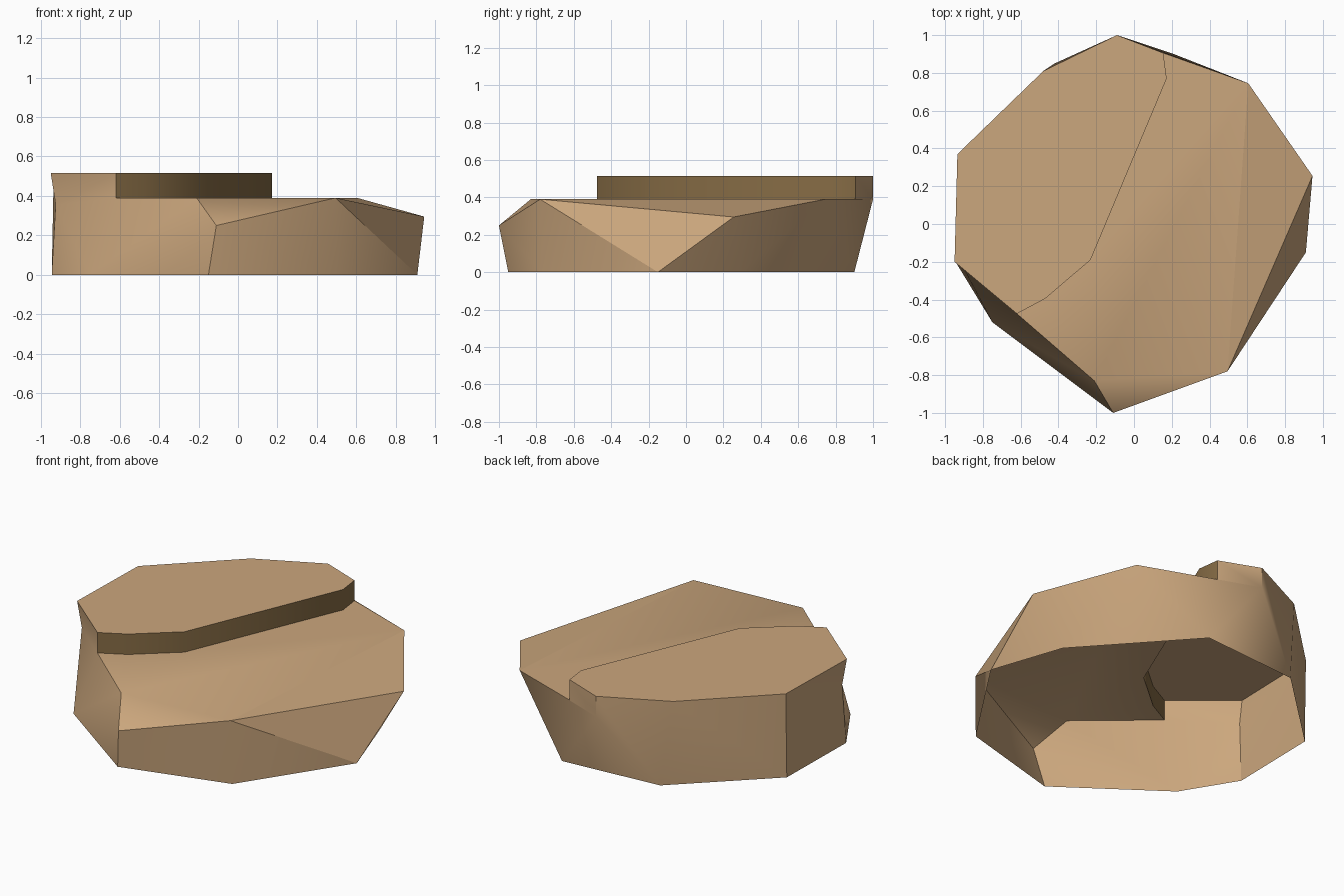
import bpy, bmesh

if "Cube" in bpy.data.objects:
    bpy.data.objects.remove(bpy.data.objects["Cube"])


def material(name, colour):
    m = bpy.data.materials.new(name)
    m.diffuse_color = (*colour, 1)
    m.use_nodes = True
    m.node_tree.nodes["Principled BSDF"].inputs["Base Color"].default_value = m.diffuse_color
    return m


stone = material("tan_stone", (0.60, 0.385, 0.205))
dark = material("dark_stone", (0.24, 0.15, 0.06))

LOW, HIGH = 0.39, 0.515   # heights of the two terraces

bm = bmesh.new()
v = {}


def points(names, coords, z):
    for n, (x, y) in zip(names, coords):
        v[n] = bm.verts.new((x, y, z))


def faces(words, slot=0):
    for w in words.split():
        bm.faces.new([v[n] for n in w]).material_index = slot


# foot ring on the ground (open underneath)
points("abcdfghij", [(.21, .90), (.76, .29), (.91, -.15), (.50, -.77), (-.15, -.95),
                     (-.75, -.52), (-.945, -.20), (-.935, .36), (-.42, .85)], 0)

# ledge line between the terraces, from front-left to back, at both heights
ledge = [(-.62, -.475), (-.47, -.395), (-.23, -.19), (.173, .77), (.155, .905)]
points("12345", ledge, LOW)
points("67890", ledge, HIGH)

# terrace rims and the chipped corners
points("ABDE", [(-.09, 1), (.605, .745), (.495, -.78), (-.21, -.83)], LOW)
points("THIJ", [(-.09, 1), (-.95, -.20), (-.935, .37), (-.48, .81)], HIGH)
points("C", [(.945, .255)], 0.295)
points("F", [(-.11, -1)], 0.25)
points("M", [(-.925, -.19)], 0.355)

# upper terrace, lower terrace with its sloping flank, darker ledge wall
faces("67890TJIH 1EDB5432 DCB")
faces("1276 2387 3498 4509", 1)

# outer walls: front, right, back, left
faces("EFD FfdD Ddc DcC Ccb CbB")
faces("Bba BaA5 A50T Aaj TAj TjJ")
faces("Jji JiI Iih IhM IMH")
faces("H6M 61M 1gM Mgh 1Eg EFg Ffg")

bmesh.ops.recalc_face_normals(bm, faces=bm.faces[:])
bm.faces.ensure_lookup_table()
if bm.faces[0].normal.z < 0:
    bmesh.ops.reverse_faces(bm, faces=bm.faces[:])

# extra creases on shallow edges
bm.verts.index_update()
bm.edges.index_update()
creases = [bm.edges.get((v[a], v[b])).index for a, b in "Dc DB Mh HM Ii".split()]

mesh = bpy.data.meshes.new("terraced_rock")
bm.to_mesh(mesh)
bm.free()
mesh.materials.append(stone)
mesh.materials.append(dark)
rock = bpy.data.objects.new("terraced_rock", mesh)
bpy.context.collection.objects.link(rock)
rock.select_set(True)
bpy.context.view_layer.objects.active = rock
bpy.ops.object.shade_smooth_by_angle(angle=0.76)
for i in creases:
    mesh.edges[i].use_edge_sharp = True
